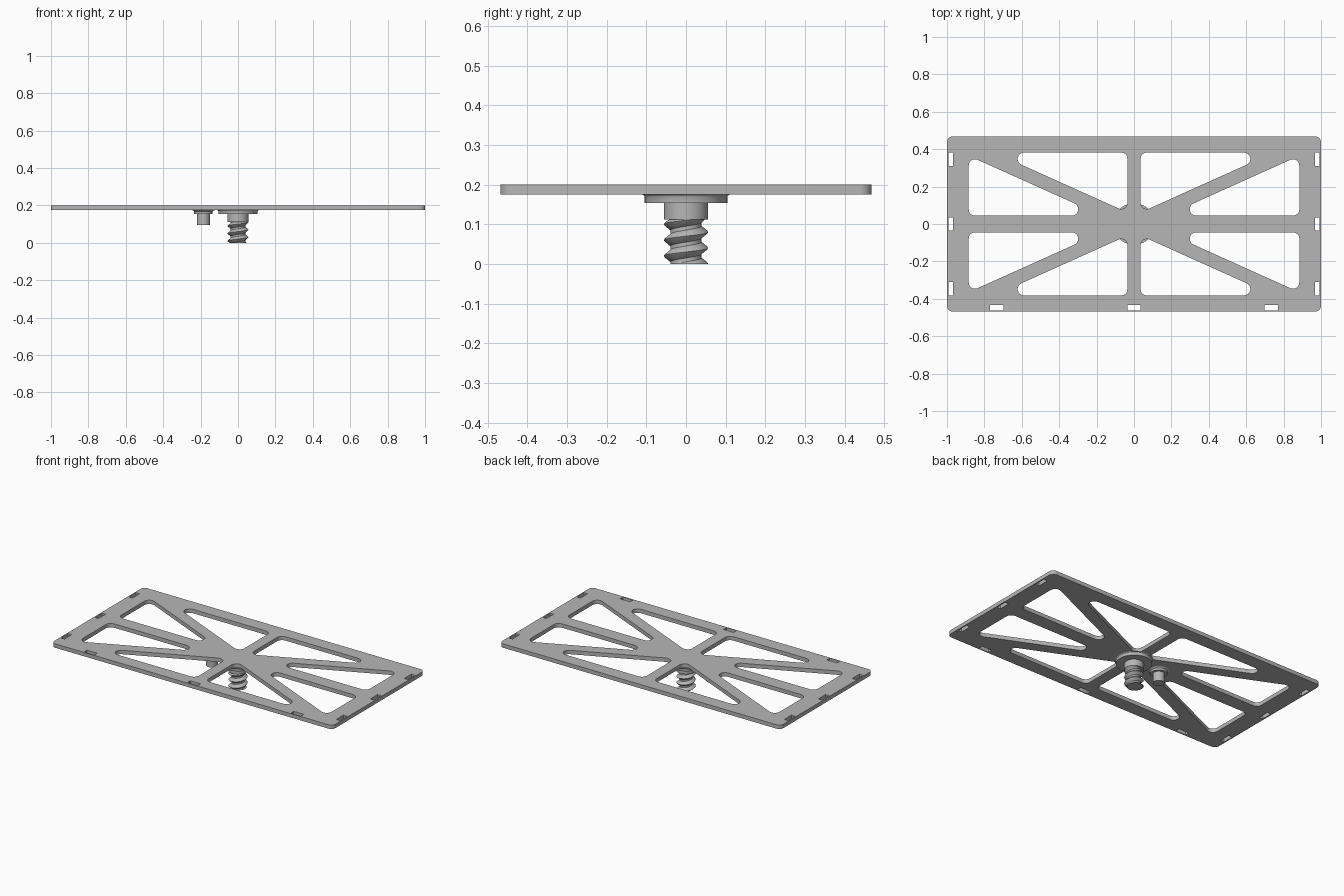
import bpy, bmesh, math
from mathutils import Vector

if "Cube" in bpy.data.objects:
    bpy.data.objects.remove(bpy.data.objects["Cube"], do_unlink=True)

grey = bpy.data.materials.new("neutral_grey")
grey.use_nodes = True
GREY = (0.47, 0.47, 0.47, 1)
grey.diffuse_color = GREY
grey.node_tree.nodes["Principled BSDF"].inputs["Base Color"].default_value = GREY

BOTTOM, TOP = 0.175, 0.2


def finish(obj):
    """Clean the mesh, fix normals and shade it with sharp edges kept."""
    bm = bmesh.new()
    bm.from_mesh(obj.data)
    bmesh.ops.remove_doubles(bm, verts=bm.verts, dist=0.00005)
    bmesh.ops.recalc_face_normals(bm, faces=bm.faces)
    bm.to_mesh(obj.data)
    bm.free()
    obj.data.materials.clear()
    obj.data.materials.append(grey)
    bpy.ops.object.select_all(action='DESELECT')
    obj.select_set(True)
    bpy.context.view_layer.objects.active = obj
    bpy.ops.object.shade_smooth_by_angle(angle=math.radians(30))


def rounded(points, radius, steps=8):
    """Fillet every corner of a convex polygon."""
    out = []
    for i, p in enumerate(points):
        p = Vector(p)
        a = (Vector(points[i - 1]) - p).normalized()
        b = (Vector(points[(i + 1) % len(points)]) - p).normalized()
        half = a.angle(b) / 2
        centre = p + (a + b).normalized() * (radius / math.sin(half))
        start = p + a * (radius / math.tan(half)) - centre
        end = p + b * (radius / math.tan(half)) - centre
        sweep = math.pi - 2 * half
        for s in range(steps + 1):
            t = s / steps
            out.append(centre + (start * math.sin((1 - t) * sweep)
                                 + end * math.sin(t * sweep)) / math.sin(sweep))
    return out


def rect(x, y, hx, hy):
    return [(x - hx, y - hy), (x + hx, y - hy), (x + hx, y + hy), (x - hx, y + hy)]


# Plate outline, spoke windows and edge slots
SLOPE = 0.45
loops = [rounded(rect(0, 0, 1, 0.468), 0.03)]


def upper(x):
    return 0.046 + SLOPE * x


def lower(x):
    return -0.033 + SLOPE * x


long_window = [(0.035, upper(0.035)), ((0.382 - 0.046) / SLOPE, 0.382), (0.035, 0.382)]
end_window = [((0.045 + 0.033) / SLOPE, 0.045), (0.884, 0.045), (0.884, lower(0.884))]
for sx in (-1, 1):
    for sy in (-1, 1):
        for window in (long_window, end_window):
            loops.append(rounded([(x * sx, y * sy) for x, y in window], 0.034))
    for y in (-0.345, 0, 0.345):
        loops.append(rect(sx * 0.979, y, 0.0125, 0.036))
for x in (-0.735, 0, 0.735):
    loops.append(rect(x, -0.447, 0.036, 0.0145))

curve = bpy.data.curves.new("plate_outline", 'CURVE')
curve.dimensions = '2D'
curve.fill_mode = 'BOTH'
curve.extrude = (TOP - BOTTOM) / 2
for loop in loops:
    spline = curve.splines.new('POLY')
    spline.points.add(len(loop) - 1)
    for point, co in zip(spline.points, loop):
        point.co = (co[0], co[1], 0, 1)
    spline.use_cyclic_u = True
plate = bpy.data.objects.new("spoked_plate", curve)
bpy.context.collection.objects.link(plate)
plate.location.z = (TOP + BOTTOM) / 2
bpy.ops.object.select_all(action='DESELECT')
plate.select_set(True)
bpy.context.view_layer.objects.active = plate
bpy.ops.object.convert(target='MESH')
finish(bpy.context.view_layer.objects.active)


def tube(name, rings, x=0):
    """Skin a stack of rings and cap both ends."""
    bm = bmesh.new()
    rows = [[bm.verts.new(co) for co in ring] for ring in rings]
    n = len(rows[0])
    for low, high in zip(rows, rows[1:]):
        for i in range(n):
            j = (i + 1) % n
            bm.faces.new((low[i], low[j], high[j], high[i]))
    bm.faces.new(rows[0][::-1])
    bm.faces.new(rows[-1])
    mesh = bpy.data.meshes.new(name)
    bm.to_mesh(mesh)
    bm.free()
    obj = bpy.data.objects.new(name, mesh)
    obj.location.x = x
    bpy.context.collection.objects.link(obj)
    finish(obj)


def circle(r, z, n=48):
    return [(r * math.cos(math.tau * i / n), r * math.sin(math.tau * i / n), z)
            for i in range(n)]


def lathe(name, profile, x=0):
    tube(name, [circle(r, z) for r, z in profile], x)


# Turned parts under the plate
lathe("screw_flange", [(0.104, 0.153), (0.104, 0.168), (0.106, 0.172), (0.111, BOTTOM)])
lathe("screw_shank", [(0.056, 0.112), (0.056, 0.154)])
lathe("peg_flange", [(0.049, 0.155), (0.050, 0.168), (0.054, 0.172), (0.06, BOTTOM)], -0.185)
lathe("locating_peg", [(0.034, 0.095), (0.034, 0.156)], -0.185)

# Threaded screw, its rings following the helix
PITCH, CORE, CREST, END = 0.04, 0.039, 0.056, 0.113
KEYS = (0, 0.08, 0.38, 0.62, 0.92)


def thread_radius(z, turn):
    phase = ((z - 0.03) / PITCH - turn) % 1
    away = min(phase, 1 - phase)
    t = min(max((away - 0.04) / 0.3, 0), 1)
    return CREST + (CORE - CREST) * t


SIDES = 48
rings = [[] for _ in range(6 * len(KEYS))]
for i in range(SIDES):
    turn = i / SIDES
    # Each column lists the profile corners in height order, clamped to the ends
    heights = sorted(0.03 + PITCH * (k + turn + key)
                     for k in range(-3, 3) for key in KEYS)
    # Shift by whole turns so neighbouring columns stay aligned
    for ring, z in zip(rings, heights):
        z = min(max(z, 0), END)
        r = thread_radius(z, turn)
        a = math.tau * turn
        ring.append((r * math.cos(a), r * math.sin(a), z))


def thread_mesh():
    bm = bmesh.new()
    rows = [[bm.verts.new(co) for co in ring] for ring in rings]
    per = len(KEYS)
    for k in range(len(rows) - 1):
        for i in range(SIDES):
            # The seam joins each row to the row one pitch higher
            shift = per if i == SIDES - 1 else 0
            j = (i + 1) % SIDES
            lo = rows[max(k - 0, 0)][i], rows[k + 1][i]
            a = min(k + shift, len(rows) - 1)
            b = min(k + 1 + shift, len(rows) - 1)
            quad = [lo[0], rows[a][j], rows[b][j], lo[1]]
            quad = list(dict.fromkeys(quad))
            if len(quad) > 2:
                bm.faces.new(quad)
    bmesh.ops.remove_doubles(bm, verts=bm.verts, dist=0.00005)
    bmesh.ops.dissolve_degenerate(bm, edges=bm.edges, dist=0.00005)
    bmesh.ops.holes_fill(bm, edges=[e for e in bm.edges if e.is_boundary], sides=0)
    mesh = bpy.data.meshes.new("screw_thread")
    bm.to_mesh(mesh)
    bm.free()
    obj = bpy.data.objects.new("screw_thread", mesh)
    bpy.context.collection.objects.link(obj)
    finish(obj)


thread_mesh()
